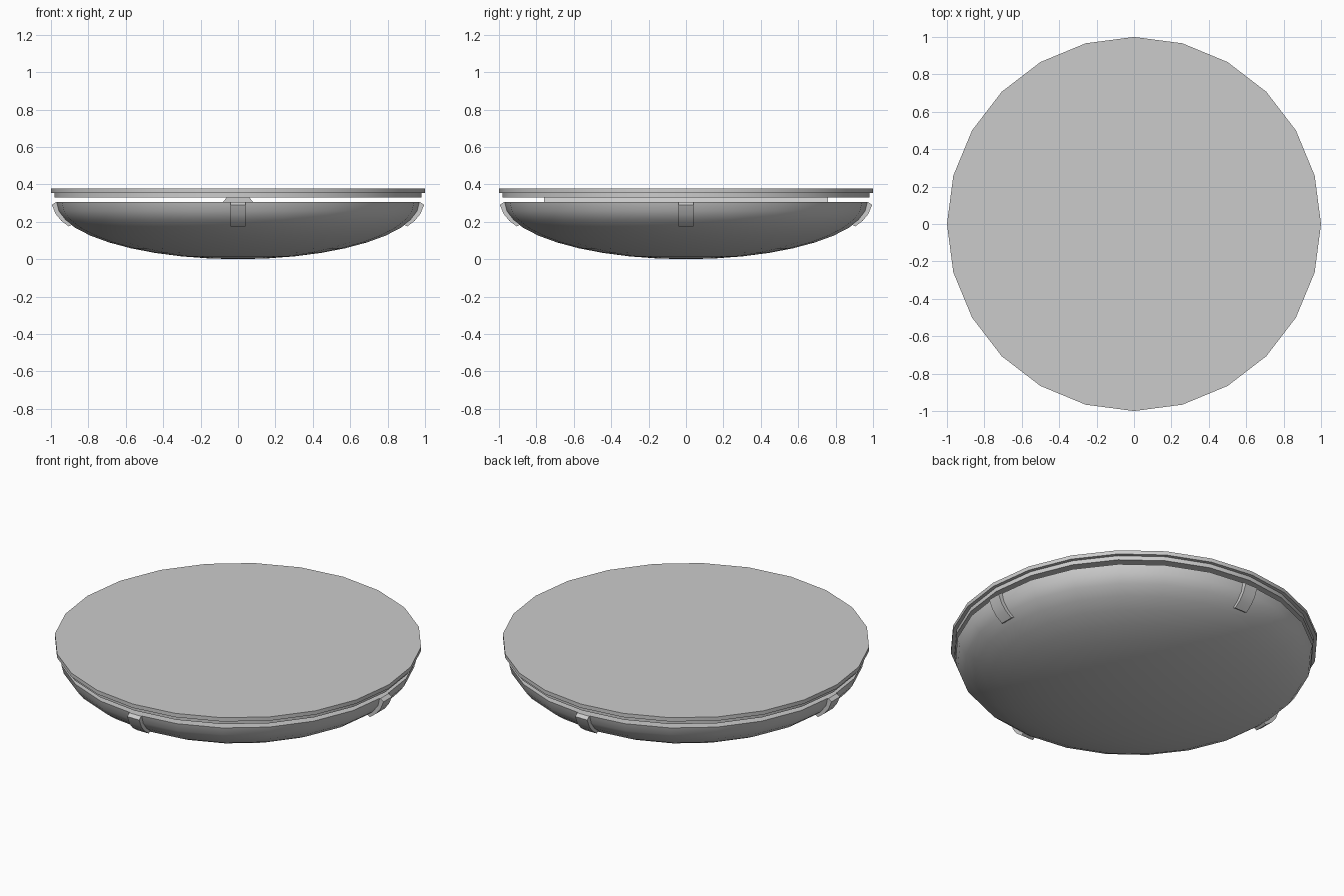
import bpy, bmesh, math
from mathutils import Matrix

default = bpy.data.objects.get("Cube")
if default:
    bpy.data.objects.remove(default, do_unlink=True)

SIDES = 24
GREY = (0.6, 0.6, 0.6, 1)
grey = bpy.data.materials.new("light grey")
grey.use_nodes = True
grey.diffuse_color = GREY
grey.node_tree.nodes["Principled BSDF"].inputs["Base Color"].default_value = GREY


def finish(name, bm):
    """Turn a bmesh into a grey object that is smooth except at sharp edges."""
    bmesh.ops.recalc_face_normals(bm, faces=bm.faces)
    mesh = bpy.data.meshes.new(name)
    bm.to_mesh(mesh)
    bm.free()
    mesh.materials.append(grey)
    obj = bpy.data.objects.new(name, mesh)
    bpy.context.collection.objects.link(obj)
    bpy.ops.object.select_all(action='DESELECT')
    obj.select_set(True)
    bpy.context.view_layer.objects.active = obj
    bpy.ops.object.shade_smooth_by_angle(angle=math.radians(30))
    return obj


def turned(name, profile):
    """Closed solid of revolution; the profile runs from axis to axis."""
    bm = bmesh.new()
    verts = [bm.verts.new((r, 0, z)) for r, z in profile]
    edges = [bm.edges.new(pair) for pair in zip(verts, verts[1:])]
    bmesh.ops.spin(bm, geom=verts + edges, cent=(0, 0, 0), axis=(0, 0, 1),
                   angle=math.tau, steps=SIDES)
    bmesh.ops.remove_doubles(bm, verts=bm.verts, dist=0.0005)
    return finish(name, bm)


def prism(name, outline, half_width, turn=0):
    """Outline in the xz plane, extruded along y and turned about z."""
    bm = bmesh.new()
    face = bm.faces.new([bm.verts.new((x, -half_width, z)) for x, z in outline])
    new = bmesh.ops.extrude_face_region(bm, geom=[face])["geom"]
    moved = [g for g in new if isinstance(g, bmesh.types.BMVert)]
    bmesh.ops.translate(bm, verts=moved, vec=(0, 2 * half_width, 0))
    bm.transform(Matrix.Rotation(turn, 4, 'Z'))
    return finish(name, bm)


# Shallow elliptical dish with a flat closed top
RIM_R, RIM_Z, RINGS = 0.975, 0.305, 10
arc = [i / RINGS * math.pi / 2 for i in range(RINGS + 1)]
dish = [(RIM_R * math.sin(a), RIM_Z * (1 - math.cos(a))) for a in arc]
turned("dish", dish + [(0, RIM_Z)])

# Flat lid with a stepped underside
turned("lid", [(0, 0.33), (0.98, 0.33), (0.98, 0.355),
               (1, 0.355), (1, 0.378), (0, 0.378)])

# Tapered bar that carries the lid
prism("support_bar", [(-0.085, 0.30), (0.085, 0.30),
                      (0.06, 0.331), (-0.06, 0.331)], 0.68)
for side, label in ((1, "back"), (-1, "front")):
    end = prism(label + "_bar_end", [(-0.085, 0.30), (0.085, 0.30),
                                     (0.06, 0.331), (-0.06, 0.331)], 0.04)
    end.location.y = side * 0.72

# Four curved clips hugging the rim
clip = [(0.94, 0.305), (0.975, 0.305), (0.995, 0.29), (0.975, 0.242),
        (0.945, 0.205), (0.905, 0.175), (0.87, 0.195), (0.92, 0.24)]
for i, label in enumerate(("left", "back", "right", "front")):
    prism(label + "_clip", clip, 0.04, i * math.pi / 2)
